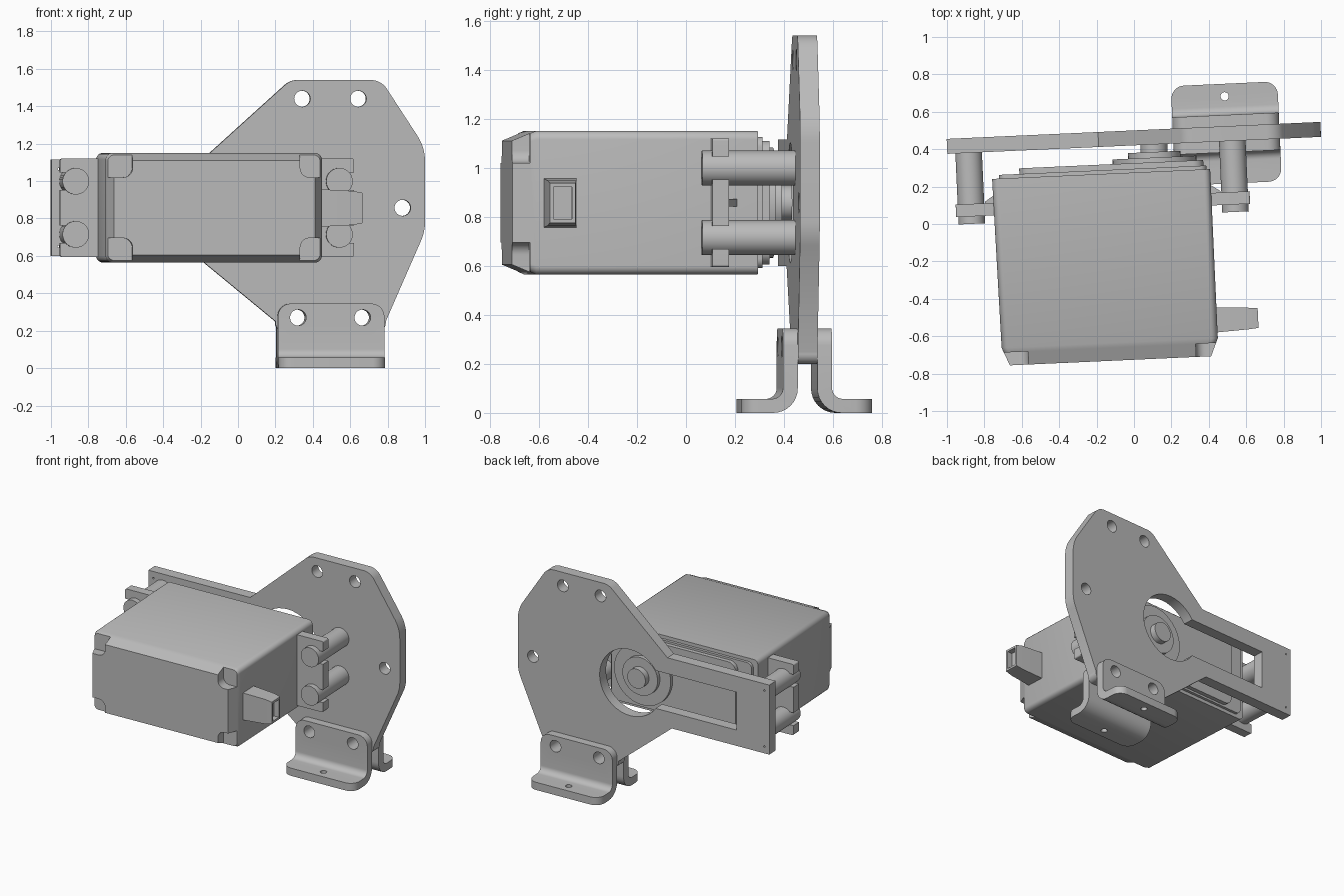
import bpy, bmesh, math
from mathutils import Matrix, Vector

if "Cube" in bpy.data.objects:
    bpy.data.objects.remove(bpy.data.objects["Cube"])

grey = bpy.data.materials.new("plain grey")
grey.use_nodes = True
COLOR = (0.5, 0.5, 0.5, 1)
grey.diffuse_color = COLOR
grey.node_tree.nodes["Principled BSDF"].inputs["Base Color"].default_value = COLOR

TURN = Matrix.Rotation(math.radians(2.6), 4, "Z")
AXES = {"x": lambda a, b, d: (d, a, b),
        "y": lambda a, b, d: (a, d, b),
        "z": lambda a, b, d: (a, b, d)}
MID_Z = 0.857


def fillet(corners, steps=8):
    """Outline from (a, b, radius) corners, rounding each by its radius."""
    out = []
    for i, (a, b, r) in enumerate(corners):
        p = Vector((a, b))
        if not r:
            out.append(p)
            continue
        d1 = (Vector(corners[i - 1][:2]) - p).normalized()
        d2 = (Vector(corners[(i + 1) % len(corners)][:2]) - p).normalized()
        half = d1.angle(d2) / 2
        centre = p + (d1 + d2).normalized() * r / math.sin(half)
        s = p + d1 * r / math.tan(half) - centre
        e = p + d2 * r / math.tan(half) - centre
        sweep = s.angle_signed(e)
        for k in range(steps + 1):
            out.append(centre + Matrix.Rotation(-sweep * k / steps, 2) @ s)
    return out


def rect(a0, a1, b0, b1, r=0):
    return fillet([(a0, b0, r), (a1, b0, r), (a1, b1, r), (a0, b1, r)])


def circle(a, b, r, n=40):
    return [Vector((a + r * math.cos(t * math.tau / n), b + r * math.sin(t * math.tau / n)))
            for t in range(n)]


def loft(name, axis, sections, round_edges=None, radius=0.07):
    """Skin through (depth, outline) sections along an axis and cap the ends."""
    bm = bmesh.new()
    rings = [[bm.verts.new(AXES[axis](p.x, p.y, d)) for p in outline] for d, outline in sections]
    for lo, hi in zip(rings, rings[1:]):
        for i in range(len(lo)):
            bm.faces.new((lo[i - 1], lo[i], hi[i], hi[i - 1]))
    bm.faces.new(rings[0])
    bm.faces.new(rings[-1])
    if round_edges:
        bmesh.ops.bevel(bm, geom=[e for e in bm.edges if round_edges(e)], offset=radius,
                        segments=8, profile=0.5, affect="EDGES")
    bmesh.ops.recalc_face_normals(bm, faces=bm.faces)
    bm.transform(TURN)
    mesh = bpy.data.meshes.new(name)
    bm.to_mesh(mesh)
    bm.free()
    mesh.materials.append(grey)
    obj = bpy.data.objects.new(name, mesh)
    bpy.context.collection.objects.link(obj)
    return obj


def prism(name, axis, outline, d0, d1):
    return loft(name, axis, [(d0, outline), (d1, outline)])


def activate(obj):
    bpy.ops.object.select_all(action="DESELECT")
    obj.select_set(True)
    bpy.context.view_layer.objects.active = obj


def cut(obj, cutters):
    for cutter in cutters:
        mod = obj.modifiers.new("cut", "BOOLEAN")
        mod.operation, mod.solver, mod.object = "DIFFERENCE", "EXACT", cutter
        activate(obj)
        bpy.ops.object.modifier_apply(modifier=mod.name)
        bpy.data.objects.remove(cutter)


def drill(u, z, r, v0=0.2, v1=0.8):
    return prism("cutter", "y", circle(u, z, r), v0, v1)


# Mounting plate: rounded shield with a long arm
plate = prism("mounting_plate", "y", fillet([
    (-0.98, 0.6, 0), (-0.98, 1.115, 0), (-0.17, 1.115, 0), (0.3, 1.54, 0.1), (0.785, 1.54, 0.1),
    (1.02, 1.18, 0.25), (1.02, 0.73, 0.25), (0.81, 0.25, 0), (0.81, 0.2, 0.04),
    (0.22, 0.2, 0.04), (0.22, 0.25, 0), (-0.205, 0.6, 0)]), 0.42, 0.50)
HUB = 0.125
low_holes = [(0.338, 0.27), (0.683, 0.27)]
cut(plate, [drill(u, z, 0.043) for u, z in [(0.363, 1.44), (0.663, 1.44), (0.9, MID_Z)] + low_holes])
cut(plate, [drill(HUB, MID_Z, 0.245),
            prism("cutter", "y", rect(-0.72, HUB, MID_Z - 0.14, MID_Z + 0.14), 0.3, 0.6)])
cut(plate, [drill(-0.94, z, 0.006) for z in (0.65, 1.065)])

# Two angle brackets, mirrored about the plate's middle
for name, side in (("front_bracket", -1), ("back_bracket", 1)):
    def v(d):
        return 0.46 + side * d
    profile = fillet([(v(0.04), 0.345, 0), (v(0.04), 0, 0.1), (v(0.267), 0, 0),
                      (v(0.267), 0.057, 0), (v(0.1), 0.057, 0.045), (v(0.1), 0.345, 0)])

    def corner(e):
        a, b = e.verts[0].co, e.verts[1].co
        m, d = (a + b) / 2, b - a
        on_top = m.z > 0.34 and abs(d.y) > 0.01
        on_toe = abs(m.y - 0.46) > 0.26 and abs(d.z) > 0.01
        return abs(d.x) < 0.01 and (on_top or on_toe)
    bracket = loft(name, "x", [(0.23, profile), (0.8, profile)], corner)
    cut(bracket, [drill(u, z, 0.043) for u, z in low_holes])
    cut(bracket, [prism("cutter", "z", circle(0.515, v(0.2), 0.022), -0.1, 0.2)])

# Motor case with tapered front and screw recesses in its corners
U0, U1, Z0, Z1 = -0.747, 0.42, 0.565, 1.15
case = loft("motor_case", "y", [
    (-0.725, rect(U0 + 0.05, U1 - 0.04, Z0 + 0.04, Z1 - 0.04, 0.03)),
    (-0.63, rect(U0 + 0.01, U1, Z0, Z1, 0.035)),
    (0.275, rect(U0, U1, Z0, Z1, 0.035))])
recesses = []
for a0, a1 in ((U0 - 0.1, U0 + 0.15), (U1 - 0.12, U1 + 0.1)):
    for b0, b1 in ((Z0 - 0.1, Z0 + 0.13), (Z1 - 0.13, Z1 + 0.1)):
        recesses.append(prism("cutter", "y", rect(a0, a1, b0, b1, 0.05), -0.9, -0.655))
cut(case, recesses)

# Stepped gearbox lid, output boss and shaft
prism("lid_base", "y", rect(-0.71, 0.40, Z0 + 0.025, Z1 - 0.025, 0.04), 0.27, 0.295)
prism("lid_top", "y", rect(-0.60, 0.385, Z0 + 0.04, Z1 - 0.04, 0.06), 0.29, 0.325)
for name, r, depth in (("boss_ring", 0.225, 0.35), ("boss_step", 0.14, 0.38), ("output_shaft", 0.072, 0.425)):
    prism(name, "y", circle(HUB, MID_Z, r), 0.32, depth)

# Slotted mounting ears, stiffening ribs and standoffs
for name, inner, outer, post in (("left", 0.41, 0.625, 0.545), ("right", -0.73, -0.948, -0.866)):
    lo, hi = sorted((inner, outer))
    ear = prism(name + "_ear", "y", rect(lo, hi, 0.595, 1.12, 0.01), 0.08, 0.147)
    ends = sorted((post, outer + (outer - post)))
    posts_z = (MID_Z - 0.142, MID_Z + 0.142)
    cut(ear, [prism("cutter", "y", rect(*ends, z - 0.047, z + 0.047), 0, 0.3) for z in posts_z])
    rib_end = inner + (outer - inner) * 0.28
    prism(name + "_rib", "z", [Vector(p) for p in (
        (inner, 0.14), (rib_end, 0.14), (rib_end, 0.155), (inner, 0.195))], 0.842, 0.872)
    for z in posts_z:
        prism(name + "_standoff", "y", circle(post, z, 0.071), 0.04, 0.42)

# Tapered cable socket with an open end
socket = loft("cable_socket", "x", [
    (0.40, rect(-0.60, -0.465, 0.755, 0.957)),
    (0.59, rect(-0.59, -0.475, 0.765, 0.947)),
    (0.64, rect(-0.585, -0.48, 0.775, 0.937))])
cut(socket, [prism("cutter", "x", rect(-0.57, -0.495, 0.79, 0.922), 0.6, 0.7)])

for obj in list(bpy.context.collection.objects):
    if obj.type == "MESH" and grey.name in obj.data.materials:
        activate(obj)
        bpy.ops.object.shade_smooth_by_angle(angle=math.radians(30))
